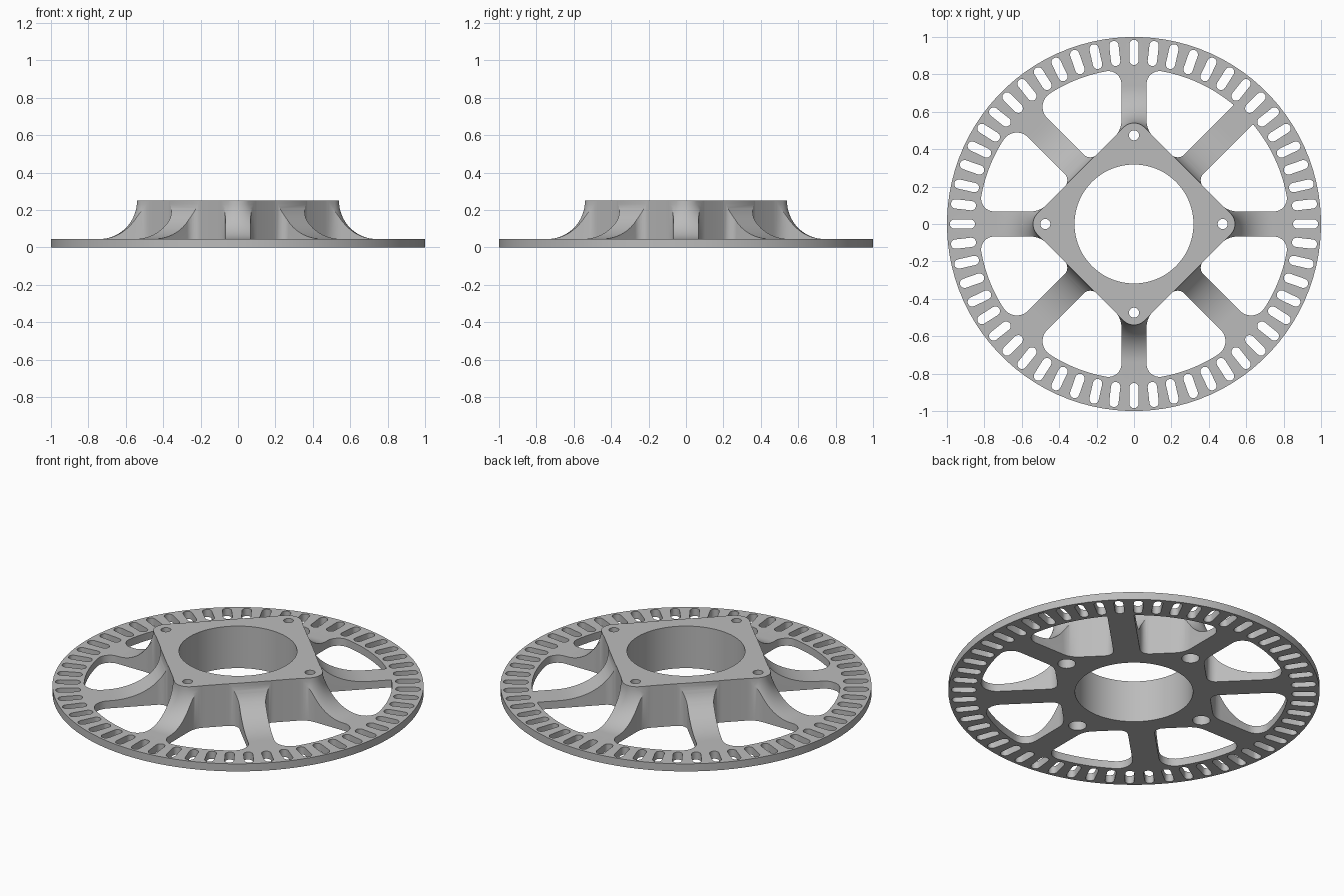
import bpy, bmesh, math
from math import sin, cos, pi, sqrt, radians

cube = bpy.data.objects.get("Cube")
if cube:
    bpy.data.objects.remove(cube, do_unlink=True)

THICK, TOP = 0.045, 0.25        # plate thickness, hub height
APOTHEM, TIP = 0.405, 0.54      # hub half width across flats, and to rounded corner
MAIN_W, DIAG_W = 0.067, 0.072   # spoke half widths
WINDOW_R = 0.83                 # outer radius of the windows


def arc(cx, cy, r, a0, a1, n=8):
    return [(cx + r * cos(a0 + (a1 - a0) * i / n),
             cy + r * sin(a0 + (a1 - a0) * i / n)) for i in range(n + 1)]


def rotate(points, a):
    return [(x * cos(a) - y * sin(a), x * sin(a) + y * cos(a)) for x, y in points]


def circle(r, n, cx=0.0, cy=0.0):
    return arc(cx, cy, r, 0, 2 * pi, n)[:-1]


def loft(bm, rings):
    """Closed solid through (outline, height) rings with equal point counts."""
    loops = [[bm.verts.new((x, y, z)) for x, y in pts] for pts, z in rings]
    n = len(loops[0])
    for a, b in zip(loops, loops[1:]):
        for i in range(n):
            j = (i + 1) % n
            bm.faces.new((a[i], a[j], b[j], b[i]))
    bm.faces.new(loops[0])
    bm.faces.new(loops[-1])


def make_object(name, bm):
    bmesh.ops.recalc_face_normals(bm, faces=bm.faces)
    mesh = bpy.data.meshes.new(name)
    bm.to_mesh(mesh)
    bm.free()
    ob = bpy.data.objects.new(name, mesh)
    bpy.context.collection.objects.link(ob)
    return ob


# Body: square hub flaring down into the round plate
CORNER_STEPS = 24


def hub_outline(apothem, tip):
    r = (apothem * sqrt(2) - tip) / (sqrt(2) - 1)
    pts = []
    for k in range(4):
        pts += rotate(arc(tip - r, 0, r, -pi / 4, pi / 4, CORNER_STEPS - 1), k * pi / 2)
    return pts


rim = rotate(circle(1.0, 4 * CORNER_STEPS), -pi / 4 + pi / (4 * CORNER_STEPS))
rings = [(hub_outline(APOTHEM, TIP), TOP)]
FLARE_STEPS = 16
for i in range(1, FLARE_STEPS + 1):
    t = pi / 2 * i / FLARE_STEPS
    rings.append((hub_outline(APOTHEM + 0.30 * (1 - cos(t)), TIP + 0.20 * (1 - cos(t))),
                  TOP - (TOP - THICK) * sin(t)))
rings += [(rim, THICK), (rim, 0.0)]
bm = bmesh.new()
loft(bm, rings)
body = make_object("spoked_wheel_hub", bm)


# Windows between a straight spoke (along x) and a diagonal spoke
def outer_corner(half_width, f):
    y = half_width + f
    x = sqrt((WINDOW_R - f) ** 2 - y * y)
    return arc(x, y, f, -pi / 2, math.atan2(y, x))


def flip(points):
    """Swap between the straight spoke's frame and the diagonal spoke's frame."""
    return rotate([(x, -y) for x, y in points], pi / 4)


def window(diag_fillet):
    a = APOTHEM - 0.002
    first = outer_corner(MAIN_W, 0.07)
    second = flip(outer_corner(DIAG_W, diag_fillet))[::-1]
    a0 = math.atan2(first[-1][1], first[-1][0])
    a1 = math.atan2(second[0][1], second[0][0])
    rim_arc = arc(0, 0, WINDOW_R, a0, a1, 14)[1:-1]
    f = 0.05
    hub_diag = flip(arc(a + f, DIAG_W + f, f, pi, 1.5 * pi))[::-1]
    f = 0.12
    y = MAIN_W + f
    hub_main = arc((a + f) * sqrt(2) - y, y, f, 1.25 * pi, 1.5 * pi)
    return first + rim_arc + second + hub_diag + hub_main


bm = bmesh.new()


def prism(points):
    loft(bm, [(points, -0.1), (points, 0.4)])


for k in range(4):
    for side in (1, -1):
        # the spoke between +x and +y meets the rim with square corners
        square = (k == 0 and side == 1) or (k == 1 and side == -1)
        pts = [(x, side * y) for x, y in window(0.006 if square else 0.085)]
        prism(rotate(pts, k * pi / 2))

# Rim slots
SLOTS = 56
slot = (arc(0.96, 0, 0.025, -pi / 2, pi / 2) + arc(0.875, 0, 0.025, pi / 2, 1.5 * pi))
for k in range(SLOTS):
    prism(rotate(slot, 2 * pi * k / SLOTS))

# Central bore and four bolt holes, widened from below
prism(circle(0.318, 96))
for k in range(4):
    small, wide = (rotate(circle(r, 28, 0.474), k * pi / 2) for r in (0.027, 0.048))
    loft(bm, [(wide, -0.1), (wide, 0.17), (small, 0.17), (small, 0.4)])

cutter = make_object("cutter", bm)
cutter.hide_render = True

# Cut all openings
mod = body.modifiers.new("openings", 'BOOLEAN')
mod.operation = 'DIFFERENCE'
mod.solver = 'EXACT'
mod.object = cutter
bpy.ops.object.select_all(action='DESELECT')
body.select_set(True)
bpy.context.view_layer.objects.active = body
bpy.ops.object.modifier_apply(modifier=mod.name)
bpy.data.objects.remove(cutter, do_unlink=True)

# Grey metal
grey = bpy.data.materials.new("grey_metal")
grey.use_nodes = True
color = (0.5, 0.5, 0.5, 1.0)
grey.diffuse_color = color
grey.node_tree.nodes["Principled BSDF"].inputs["Base Color"].default_value = color
body.data.materials.clear()
body.data.materials.append(grey)
bpy.ops.object.shade_smooth_by_angle(angle=radians(30))
